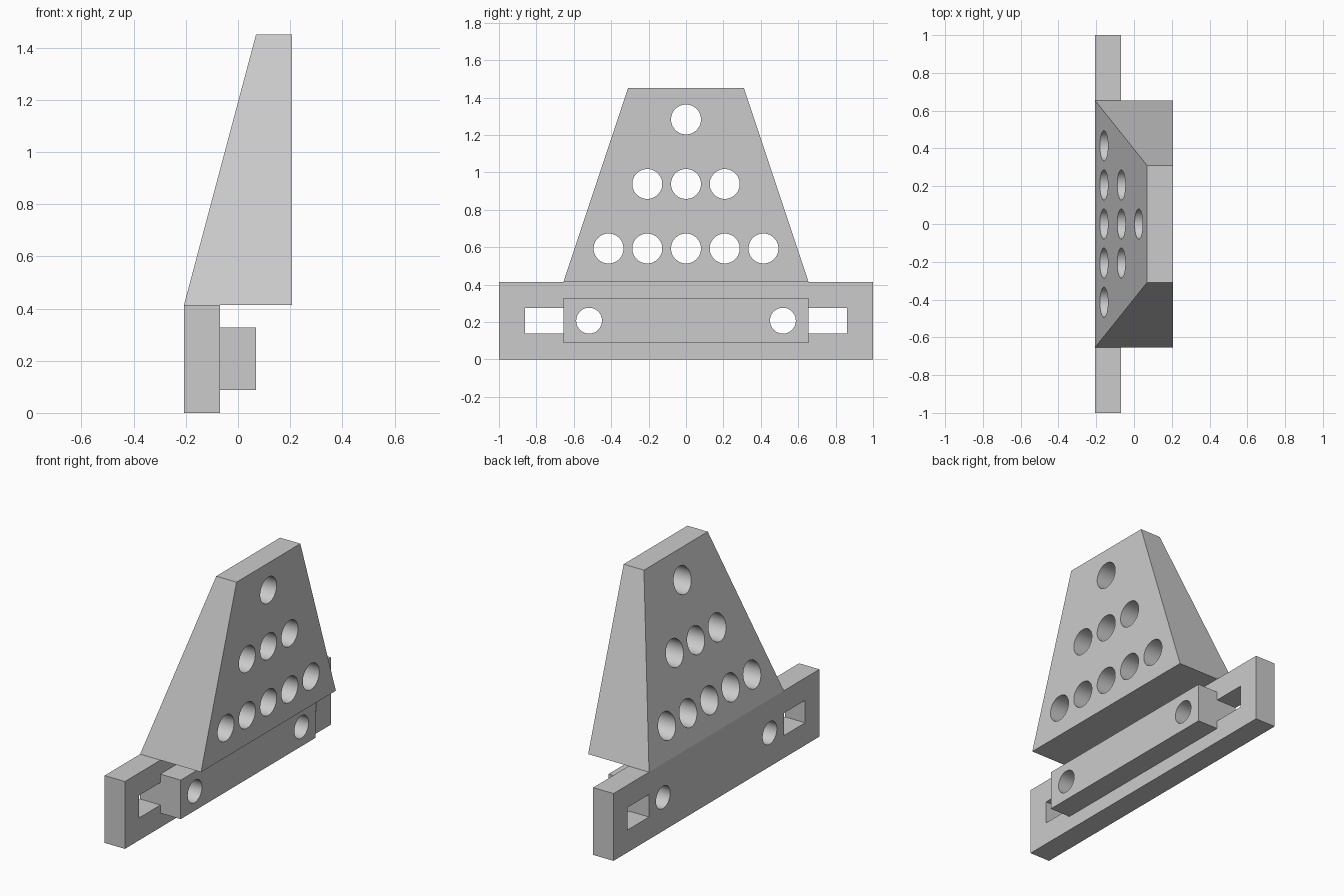
import bpy
import bmesh
from math import pi, radians
from mathutils import Matrix, Vector

cube = bpy.data.objects.get("Cube")
if cube:
    bpy.data.objects.remove(cube, do_unlink=True)

U = 0.069  # base unit: half the plate thickness

grey = bpy.data.materials.new("plain_grey")
grey.use_nodes = True
grey.diffuse_color = (0.6, 0.6, 0.6, 1)
grey.node_tree.nodes["Principled BSDF"].inputs["Base Color"].default_value = (0.6, 0.6, 0.6, 1)


def add_box(bm, x, y, z):
    """Box from (min, max) ranges."""
    size = Vector((x[1] - x[0], y[1] - y[0], z[1] - z[0]))
    mid = Vector((x[0] + x[1], y[0] + y[1], z[0] + z[1])) / 2
    matrix = Matrix.Translation(mid) @ Matrix.Diagonal(size).to_4x4()
    return bmesh.ops.create_cube(bm, size=1, matrix=matrix)["verts"]


def add_drill(bm, y, z, radius):
    """Cylinder along x that bores right through a part."""
    bmesh.ops.create_cone(bm, cap_ends=True, segments=48, radius1=radius, radius2=radius, depth=1,
                          matrix=Matrix.Translation((0, y, z)) @ Matrix.Rotation(pi / 2, 4, 'Y'))


def make_object(name, bm):
    mesh = bpy.data.meshes.new(name)
    bm.to_mesh(mesh)
    bm.free()
    obj = bpy.data.objects.new(name, mesh)
    bpy.context.collection.objects.link(obj)
    mesh.materials.append(grey)
    return obj


def cut(obj, cutter_bm):
    """Subtract the cutter, then shade the bores smooth with sharp rims."""
    cutter = make_object(obj.name + "_cutter", cutter_bm)
    mod = obj.modifiers.new("holes", 'BOOLEAN')
    mod.operation = 'DIFFERENCE'
    mod.solver = 'EXACT'
    mod.object = cutter
    bpy.ops.object.select_all(action='DESELECT')
    obj.select_set(True)
    bpy.context.view_layer.objects.active = obj
    bpy.ops.object.modifier_apply(modifier=mod.name)
    bpy.data.objects.remove(cutter, do_unlink=True)
    bpy.ops.object.shade_smooth_by_angle(angle=radians(30))


HALF = 0.655      # half width of strip and wedge foot
BASE_TOP = 6 * U

# Base plate with two slots and two bolt holes
bm = bmesh.new()
add_box(bm, (-3 * U, -U), (-1, 1), (0, BASE_TOP))
base_plate = make_object("base_plate", bm)
bm = bmesh.new()
for s in (-1, 1):
    add_box(bm, (-0.5, 0.5), sorted((s * HALF, s * 0.862)), (2 * U, 4 * U))
    add_drill(bm, s * 0.518, 3 * U, U)
cut(base_plate, bm)

# Clamping strip with matching bolt holes
bm = bmesh.new()
add_box(bm, (-U, U), (-HALF, HALF), (0.088, 0.328))
clamp_strip = make_object("clamp_strip", bm)
bm = bmesh.new()
for s in (-1, 1):
    add_drill(bm, s * 0.518, 3 * U, U)
cut(clamp_strip, bm)

# Tapered upright: a box whose top is drawn in at the sides and the back
bm = bmesh.new()
for v in add_box(bm, (-3 * U, 3 * U), (-HALF, HALF), (BASE_TOP, 1.45)):
    if v.co.z > 1:
        v.co.y *= 0.31 / HALF
        v.co.x = max(v.co.x, U)
upright = make_object("tapered_upright", bm)

# Triangle of holes: rows of five, three and one
bm = bmesh.new()
for row, reach in enumerate((2, 1, 0)):
    for i in range(-reach, reach + 1):
        add_drill(bm, i * 3 * U, 0.593 + row * 5 * U, 0.08)
cut(upright, bm)
